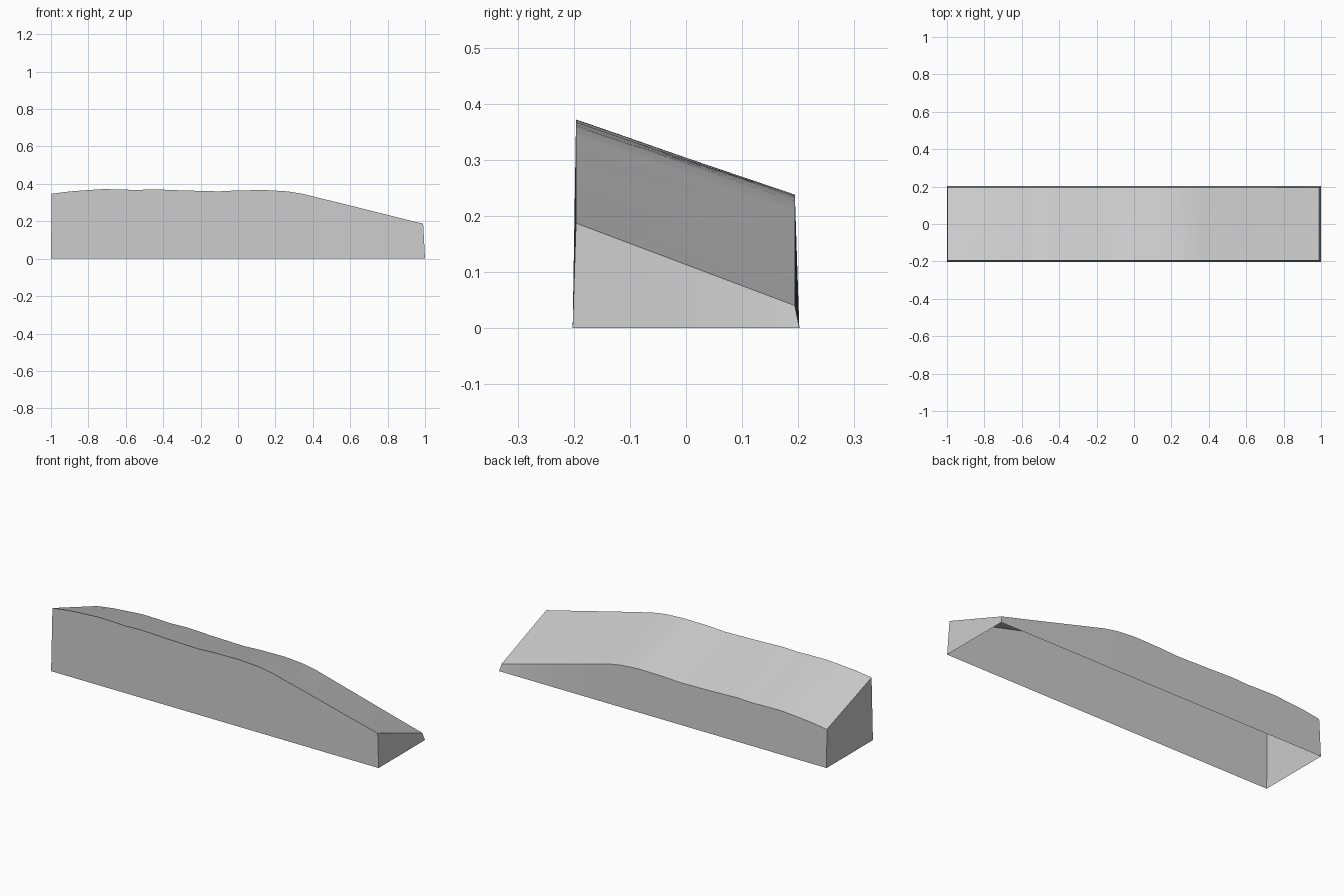
import bpy
import bmesh
import math

old = bpy.data.objects.get("Cube")
if old:
    bpy.data.objects.remove(old, do_unlink=True)

# Ridge heights along the tall front edge: (x, z)
FRONT = [(-1, .347), (-.9, .36), (-.8, .367), (-.72, .372), (-.62, .37), (-.55, .367),
         (-.45, .371), (-.3, .365), (-.1, .36), (0, .365), (.15, .367), (.27, .36),
         (.35, .347), (.6, .286), (.8, .236), (1, .187)]
# Drop from the front edge to the back edge: (x, drop)
DROP = [(-1, .138), (-.7, .134), (.2, .131), (.6, .14), (1, .147)]
COLS, ROWS = 80, 12


def sample(points, x):
    for (x0, z0), (x1, z1) in zip(points, points[1:]):
        if x <= x1:
            return z0 + (z1 - z0) * (x - x0) / (x1 - x0)
    return points[-1][1]


def top_height(u, v):
    # Straight slope across, with faint ripples that fade out at the borders
    z = sample(FRONT, u) - v * sample(DROP, u)
    fade = math.sin(math.pi * v) * (1 - u * u)
    return z + .0012 * fade * math.sin(23 * u + 4 * v)


# Sloping ground surface
bm = bmesh.new()
grid = []
for i in range(COLS + 1):
    u = -1 + 2 * i / COLS
    x = -.003 + .993 * u
    grid.append([bm.verts.new((x, -.196 + .39 * j / ROWS, top_height(u, j / ROWS)))
                 for j in range(ROWS + 1)])
for a, b in zip(grid, grid[1:]):
    for j in range(ROWS):
        bm.faces.new((a[j], b[j], b[j + 1], a[j + 1]))

# Slightly flared side walls, open underneath
border = ([c[0] for c in grid] + grid[-1][1:] +
          [c[-1] for c in reversed(grid[:-1])] + grid[0][-2:0:-1])
foot = [bm.verts.new(((v.co.x + .003) / .993, (v.co.y + .001) / .195 * .202, 0))
        for v in border]
count = len(border)
for k in range(count):
    n = (k + 1) % count
    bm.faces.new((border[k], foot[k], foot[n], border[n]))
bmesh.ops.recalc_face_normals(bm, faces=bm.faces)

mesh = bpy.data.meshes.new("terrain_block")
bm.to_mesh(mesh)
bm.free()
block = bpy.data.objects.new("terrain_block", mesh)
bpy.context.collection.objects.link(block)

# Plain grey material
grey = bpy.data.materials.new("light_grey")
grey.use_nodes = True
color = (.6, .6, .6, 1)
grey.diffuse_color = color
grey.node_tree.nodes["Principled BSDF"].inputs["Base Color"].default_value = color
mesh.materials.append(grey)

bpy.ops.object.select_all(action="DESELECT")
block.select_set(True)
bpy.context.view_layer.objects.active = block
bpy.ops.object.shade_smooth_by_angle(angle=math.radians(30))
